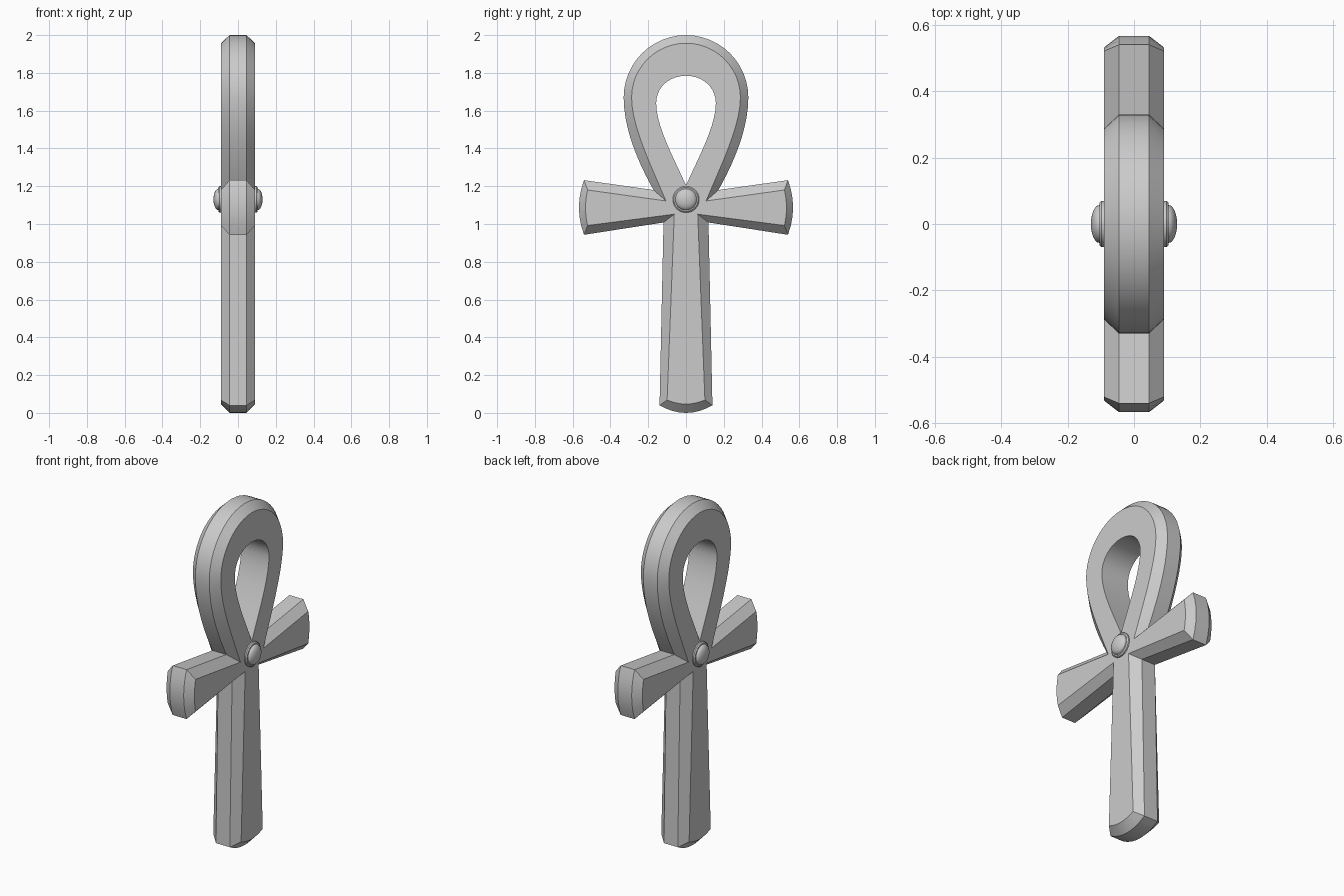
import bpy, bmesh, math
from mathutils import Vector
from mathutils.geometry import interpolate_bezier

if "Cube" in bpy.data.objects:
    bpy.data.objects.remove(bpy.data.objects["Cube"])


def curve(a, b, c, d, n):
    """Bezier points without the last one."""
    pts = interpolate_bezier(*[Vector((p[0], p[1], 0)) for p in (a, b, c, d)], n + 1)
    return [(p.x, p.y) for p in pts[:-1]]


def mirrored(half):
    """Close a half outline that starts and ends on the centre line."""
    return half + [(-y, z) for y, z in half[-2:0:-1]]


def outline(bottom, foot, armpit, arm_low, arm_mid, arm_top, crook, c1, c2, side, top):
    def arc(a, m, b, n):
        h = (2 * m[0] - (a[0] + b[0]) / 2, 2 * m[1] - (a[1] + b[1]) / 2)
        q = lambda p: (p[0] + (h[0] - p[0]) * 2 / 3, p[1] + (h[1] - p[1]) * 2 / 3)
        return curve(a, q(a), q(b), b, n)
    k = 0.552
    half = curve(bottom, (foot[0] / 3, bottom[1]),
                 (foot[0] * 2 / 3, bottom[1] + (foot[1] - bottom[1]) / 3), foot, 4)
    half += [foot, armpit] + arc(arm_low, arm_mid, arm_top, 6) + [arm_top]
    half += curve(crook, c1, c2, side, 10)
    half += curve(side, (side[0], side[1] + k * (top - side[1])), (k * side[0], top), (0, top), 12)
    return mirrored(half + [(0, top)])


def finish(bm, name):
    bmesh.ops.recalc_face_normals(bm, faces=bm.faces)
    mesh = bpy.data.meshes.new(name)
    bm.to_mesh(mesh)
    bm.free()
    obj = bpy.data.objects.new(name, mesh)
    bpy.context.collection.objects.link(obj)
    bpy.ops.object.select_all(action='DESELECT')
    obj.select_set(True)
    bpy.context.view_layer.objects.active = obj
    bpy.ops.object.shade_smooth_by_angle(angle=math.radians(30))
    return obj


# Looped cross body: wide middle outline, inset face outline, loop hole
rim = outline((0, 0), (0.14, 0.04), (0.119, 1.008), (0.54, 0.943), (0.567, 1.088), (0.54, 1.232),
              (0.172, 1.18), (0.25, 1.32), (0.33, 1.5), (0.33, 1.67), 2.0)
face = outline((0, 0.047), (0.1, 0.068), (0.062, 1.052), (0.521, 0.992), (0.532, 1.086), (0.521, 1.18),
               (0.106, 1.122), (0.19, 1.32), (0.288, 1.52), (0.288, 1.67), 1.957)
hole = mirrored(curve((0, 1.205), (0.07, 1.36), (0.158, 1.52), (0.158, 1.64), 10)
                + curve((0.158, 1.64), (0.158, 1.725), (0.087, 1.785), (0, 1.785), 10) + [(0, 1.785)])

bm = bmesh.new()


def ring(pts, x):
    return [bm.verts.new((x, y, z)) for y, z in pts]


def bridge(a, b):
    n = len(a)
    for i in range(n):
        j = (i + 1) % n
        bm.faces.new((a[i], a[j], b[j], b[i]))


outer = [ring(face, -0.09), ring(rim, -0.045), ring(rim, 0.045), ring(face, 0.09)]
inner = [ring(hole, -0.09), ring(hole, 0.09)]
for a, b in zip(outer, outer[1:]):
    bridge(a, b)
bridge(*inner)
for loops in ((outer[0], inner[0]), (outer[3], inner[1])):
    edges = [bm.edges.get((l[i - 1], l[i])) for l in loops for i in range(len(l))]
    bmesh.ops.triangle_fill(bm, use_beauty=True, use_dissolve=False, edges=edges)
finish(bm, "looped_cross_body")

# Domed stud with a collar on both faces
profile = [(0.07, 0.08), (0.07, 0.098), (0.064, 0.104), (0.057, 0.104)]
profile += [(0.057 * math.cos(a), 0.104 + 0.026 * math.sin(a))
            for a in [math.pi / 2 * i / 6 for i in range(1, 6)]] + [(0, 0.13)]
for side, name in ((1, "right_stud"), (-1, "left_stud")):
    bm = bmesh.new()
    vs = [bm.verts.new((side * x, r, 1.13)) for r, x in profile]
    es = [bm.edges.new(p) for p in zip(vs, vs[1:])]
    bmesh.ops.spin(bm, geom=vs + es, cent=(0, 0, 1.13), axis=(1, 0, 0),
                   angle=math.tau, steps=32)
    bmesh.ops.remove_doubles(bm, verts=bm.verts, dist=0.0005)
    bm.faces.new([v for v in sorted((v for v in bm.verts if abs(v.co.x) < 0.085),
                  key=lambda v: math.atan2(v.co.z - 1.13, v.co.y))])
    finish(bm, name)
